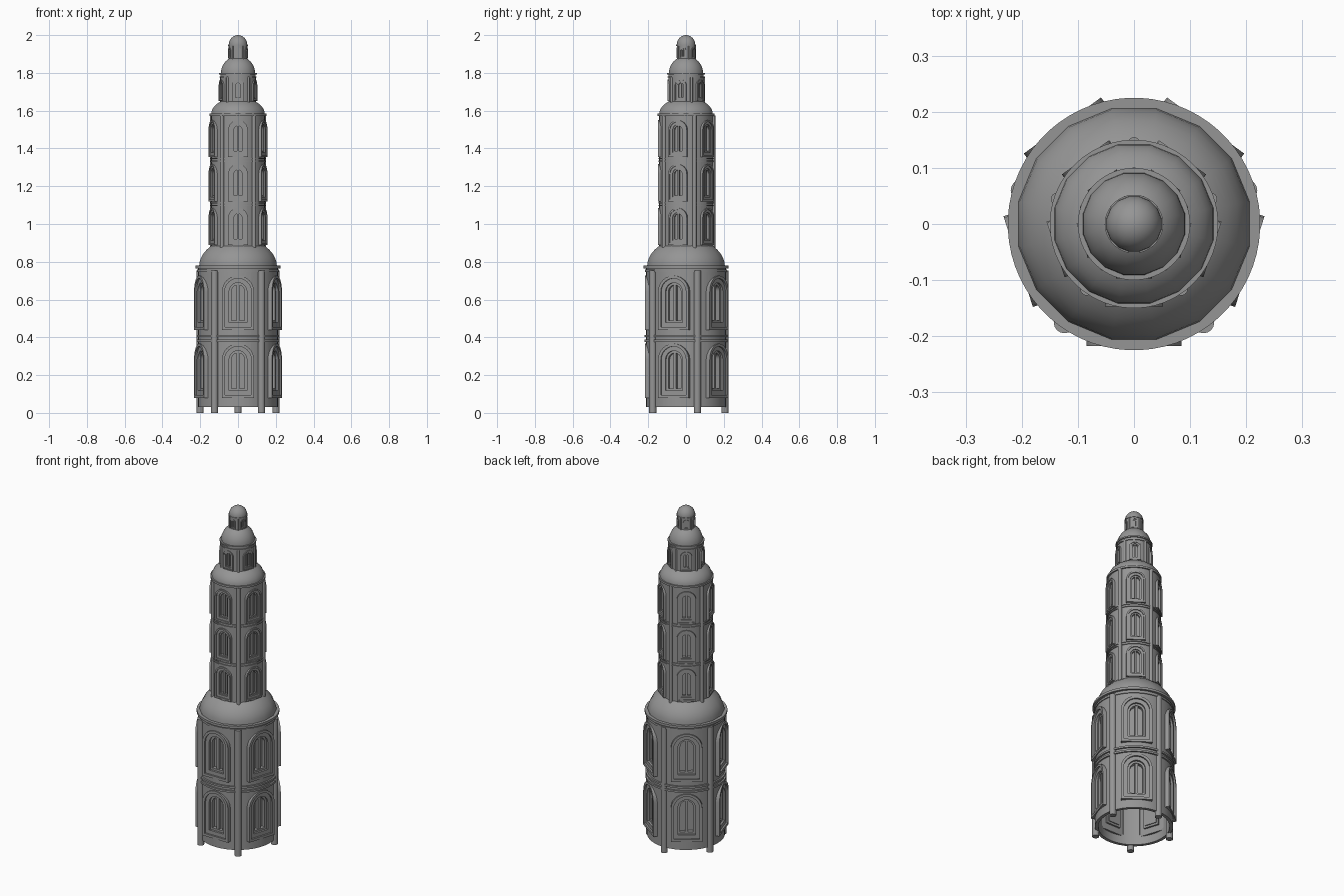
import bpy, bmesh
from math import sin, cos, pi, radians, sqrt
from mathutils import Matrix

if "Cube" in bpy.data.objects:
    bpy.data.objects.remove(bpy.data.objects["Cube"], do_unlink=True)

stone = bpy.data.materials.new("grey stone")
GREY = (0.3, 0.3, 0.3, 1)
stone.use_nodes = True
stone.diffuse_color = GREY
stone.node_tree.nodes["Principled BSDF"].inputs["Base Color"].default_value = GREY
parts = []


def finish(name, bm):
    bmesh.ops.recalc_face_normals(bm, faces=bm.faces)
    mesh = bpy.data.meshes.new(name)
    bm.to_mesh(mesh)
    bm.free()
    mesh.materials.append(stone)
    ob = bpy.data.objects.new(name, mesh)
    bpy.context.collection.objects.link(ob)
    parts.append(ob)
    return ob


def lathe(name, profile, sides, closed=True):
    """Revolve (radius, height) points about z."""
    bm = bmesh.new()
    rings = []
    for i in range(sides):
        a = 2 * pi * (i + 0.5) / sides
        rings.append([bm.verts.new((r * cos(a), r * sin(a), z)) for r, z in profile])
    n = len(profile)
    for i in range(sides):
        p, q = rings[i], rings[(i + 1) % sides]
        for j in range(n if closed else n - 1):
            k = (j + 1) % n
            bm.faces.new((p[j], q[j], q[k], p[k]))
    bmesh.ops.remove_doubles(bm, verts=bm.verts, dist=1e-5)
    return finish(name, bm)


def band(name, r, z, h, depth):
    lathe(name, [(r - depth, z - h / 2), (r, z - h / 2), (r, z + h / 2), (r - depth, z + h / 2)], 64)


def dome(name, r, z, h):
    pts = [(r * cos(t * pi / 20), z + h * sin(t * pi / 20)) for t in range(11)]
    lathe(name, pts, 16, closed=False)


def arch(w, bottom, top, n=12):
    """Round-headed outline of half width w."""
    pts = [(-w, bottom), (w, bottom)]
    return pts + [(w * cos(pi * i / n), top - w + w * sin(pi * i / n)) for i in range(n + 1)]


def add_prism(bm, outline, d0, d1, turn, hole=None):
    """Extrude an outline outward from d0 to d1 on the wall that faces 'turn'."""
    rot = Matrix.Rotation(turn, 4, 'Z')

    def loop(pts, d):
        return [bm.verts.new(rot @ Matrix.Translation((u, -d, z)).to_translation()) for u, z in pts]
    a, b = loop(outline, d0), loop(outline, d1)
    n = len(outline)
    sheets = [(a, b)]
    if hole:
        c, e = loop(hole, d0), loop(hole, d1)
        sheets += [(c, e), (a, c), (b, e)]
    else:
        bm.faces.new(a)
        bm.faces.new(b)
    for p, q in sheets:
        for i in range(n):
            j = (i + 1) % n
            bm.faces.new((p[i], p[j], q[j], q[i]))


TURNS = [2 * pi * k / 5 for k in range(5)]


def windows(name, w, bottom, top, d):
    """Five stepped arched windows round one storey."""
    bm = bmesh.new()
    s = w / 0.085
    steps = [arch(w - o * s, bottom + o * s, top - o * s) for o in (0, 0.015, 0.038, 0.05)]
    for t in TURNS:
        add_prism(bm, steps[0], d - 0.035 * s, d, t, steps[1])
        add_prism(bm, steps[1], d - 0.035 * s, d - 0.010 * s, t, steps[2])
        add_prism(bm, steps[2], d - 0.045 * s, d - 0.022 * s, t, steps[3])
        add_prism(bm, steps[3], d - 0.050 * s, d - 0.045 * s, t)
        # central mullion
        m = 0.008 * s
        bar = [(-m, bottom + 0.05 * s), (m, bottom + 0.05 * s), (m, top - 0.05 * s), (-m, top - 0.05 * s)]
        add_prism(bm, bar, d - 0.046 * s, d - 0.025 * s, t)
    finish(name, bm)


def columns(name, ring, r, bottom, top, dy=0.0):
    bm = bmesh.new()
    for t in TURNS:
        a = t + pi / 2
        pos = Matrix.Translation((ring * cos(a), ring * sin(a) + dy, (bottom + top) / 2))
        bmesh.ops.create_cone(bm, cap_ends=True, segments=16, radius1=r, radius2=r,
                              depth=top - bottom, matrix=pos)
    finish(name, bm)


def wall(name, r, thick, bottom, top, storeys, w):
    """Hollow drum with arched openings cut through it."""
    ob = lathe(name, [(r, bottom), (r, top), (r - thick, top), (r - thick, bottom)], 48)
    bm = bmesh.new()
    o = w * 0.1
    for z0, z1 in storeys:
        for t in TURNS:
            add_prism(bm, arch(w - o, z0 + o, z1 - o), r * 0.6, r * 1.3, t)
    cutter = finish(name + "_cutter", bm)
    parts.remove(cutter)
    cutter.hide_render = True
    mod = ob.modifiers.new("openings", 'BOOLEAN')
    mod.object, mod.operation, mod.solver = cutter, 'DIFFERENCE', 'EXACT'
    dg = bpy.context.evaluated_depsgraph_get()
    mesh = bpy.data.meshes.new_from_object(ob.evaluated_get(dg))
    ob.modifiers.clear()
    ob.data = mesh
    bpy.data.objects.remove(cutter, do_unlink=True)


def drum(name, r, thick, bottom, top, storeys, w, d):
    wall(name + "_wall", r, thick, bottom, top, storeys, w)
    for i, (z0, z1) in enumerate(storeys):
        windows(f"{name}_windows_{i + 1}", w, z0, z1, d)


# Wide lower drum on five legs
drum("lower_drum", 0.212, 0.018, 0.03, 0.77, [(0.08, 0.367), (0.44, 0.727)], 0.085, 0.217)
columns("lower_columns", 0.211, 0.019, 0, 0.755, -0.005)
for i, z in enumerate((0.382, 0.408)):
    band(f"lower_middle_band_{i + 1}", 0.221, z, 0.011, 0.02)
band("lower_cornice", 0.217, 0.752, 0.012, 0.02)
band("lower_cornice_lip", 0.225, 0.772, 0.014, 0.03)
dome("lower_dome", 0.21, 0.775, 0.15)

# Tall middle drum
drum("middle_drum", 0.142, 0.014, 0.86, 1.575,
     [(0.89, 1.085), (1.12, 1.317), (1.355, 1.55)], 0.052, 0.147)
columns("middle_columns", 0.144, 0.011, 0.86, 1.575)
for i, z in enumerate((1.105, 1.34)):
    band(f"middle_band_{i + 1}", 0.147, z - 0.007, 0.007, 0.015)
    band(f"middle_band_upper_{i + 1}", 0.147, z + 0.007, 0.007, 0.015)
band("middle_cornice", 0.15, 1.578, 0.012, 0.02)
dome("middle_dome", 0.145, 1.58, 0.09)

# Small upper drum
drum("upper_drum", 0.094, 0.01, 1.63, 1.795, [(1.65, 1.765)], 0.032, 0.097)
columns("upper_columns", 0.094, 0.007, 1.63, 1.78)
band("upper_cornice", 0.099, 1.778, 0.007, 0.014)
band("upper_cornice_lip", 0.1, 1.795, 0.008, 0.014)
dome("upper_dome", 0.093, 1.795, 0.095)

# Lantern on top
drum("lantern", 0.048, 0.006, 1.865, 1.95, [(1.878, 1.935)], 0.016, 0.05)
columns("lantern_columns", 0.048, 0.004, 1.865, 1.945)
band("lantern_cornice", 0.052, 1.946, 0.006, 0.01)
dome("lantern_dome", 0.05, 1.948, 0.052)

bpy.ops.object.select_all(action='DESELECT')
for ob in parts:
    ob.select_set(True)
bpy.context.view_layer.objects.active = parts[0]
bpy.ops.object.shade_smooth_by_angle(angle=radians(35))
